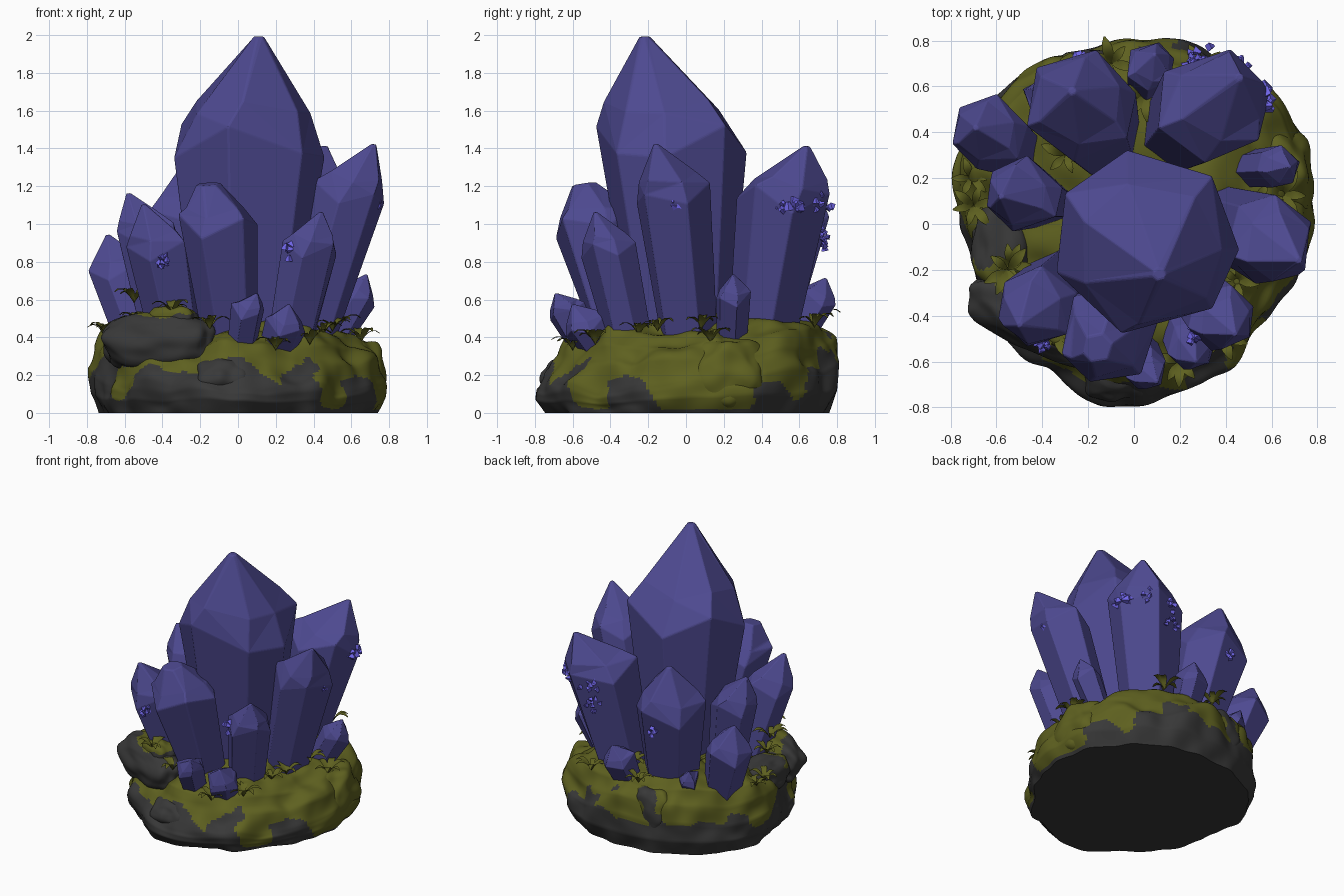
import bpy, bmesh, math, random
from mathutils import Vector, noise, Matrix

random.seed(4)
cube = bpy.data.objects.get("Cube")
if cube:
    bpy.data.objects.remove(cube)


def material(name, rgb):
    m = bpy.data.materials.new(name)
    m.use_nodes = True
    m.diffuse_color = (*rgb, 1)
    bsdf = m.node_tree.nodes["Principled BSDF"]
    bsdf.inputs["Base Color"].default_value = (*rgb, 1)
    bsdf.inputs["Roughness"].default_value = 0.8
    return m


VIOLET = material("violet crystal", (0.075, 0.067, 0.28))
BRIGHT = material("bright violet", (0.16, 0.13, 0.8))
MOSS = material("olive moss", (0.112, 0.118, 0.014))
ROCK = material("dark grey rock", (0.04, 0.04, 0.04))


def finish(bm, name, mats, smooth=False):
    bmesh.ops.recalc_face_normals(bm, faces=bm.faces)
    for f in bm.faces:
        f.smooth = smooth
    me = bpy.data.meshes.new(name)
    bm.to_mesh(me)
    bm.free()
    for m in mats:
        me.materials.append(m)
    ob = bpy.data.objects.new(name, me)
    bpy.context.collection.objects.link(ob)
    return ob


def bridge(bm, a, b):
    n = len(a)
    for i in range(n):
        bm.faces.new((a[i], a[(i + 1) % n], b[(i + 1) % n], b[i]))


# Mound radius and moss line, each at twelve directions around the mound
OUTLINE = [0.77, 0.81, 0.82, 0.8, 0.81, 0.83, 0.76, 0.75, 0.74, 0.8, 0.74, 0.74]
MOSS_LINE = [0.02, 0.06, 0.24, 0.25, 0.31, 0.26, 0.24, 0.23, 0.2, 0.24, 0.13, 0.17]
PROFILE = [(0, 0), (0.93, 0), (0.99, 0.09), (1, 0.2), (0.96, 0.32), (0.88, 0.41),
           (0.74, 0.46), (0.4, 0.5), (0, 0.52)]


def around(values, a):
    t = (a % math.tau) / math.tau * len(values)
    i, f = int(t), t % 1
    f = (1 - math.cos(f * math.pi)) / 2
    return values[i % 12] * (1 - f) + values[(i + 1) % 12] * f


# Moss lies on the higher ground, with ragged edges; bare stone shows below
def paint(bm, bias=0.0):
    for f in bm.faces:
        c = f.calc_center_median()
        edge = around(MOSS_LINE, math.atan2(c.y, c.x)) + bias
        edge += 0.26 * noise.noise(c * 4.6 + Vector((3, 7, 1))) + 0.08 * noise.noise(c * 11)
        f.material_index = 0 if c.z > max(edge, 0.02) else 1


# Rocky mound: a lathe with an uneven outline, sloping back at the front
def mound():
    bm = bmesh.new()
    segs, steps = 240, 9
    rings = []
    for (r0, z0), (r1, z1) in zip(PROFILE[1:-1], PROFILE[2:]):
        for s in range(steps):
            k = s / steps
            r, z = r0 + (r1 - r0) * k, z0 + (z1 - z0) * k
            ring = []
            for j in range(segs):
                a = math.tau * j / segs
                d = Vector((math.cos(a), math.sin(a), 0))
                slope = 1 - 0.1 * max(0, -d.y) * min(max(z - 0.15, 0) / 0.2, 1)
                p = d * (r * around(OUTLINE, a) * slope) + Vector((0, 0, z))
                lump = noise.noise(p * 3.2) * 0.05 + noise.noise(p * 7) * 0.03
                lift = min(z / 0.2, 1)
                p += d * lump * min(r * 2, 1)
                p.z += (lump + (0.055 * d.y - 0.035 * max(d.x, 0)) * r) * lift
                ring.append(bm.verts.new(p))
            rings.append(ring)
    for a, b in zip(rings, rings[1:]):
        bridge(bm, a, b)
    underside = bm.faces.new(rings[0])
    for e in underside.edges:
        e.smooth = False
    bm.faces.new(rings[-1])
    paint(bm)
    finish(bm, "mossy_mound", [MOSS, ROCK], True)


mound()


# Boulders set into the mound
def boulder(name, centre, size, bias, turn=0):
    bm = bmesh.new()
    bmesh.ops.create_icosphere(bm, subdivisions=5, radius=1)
    spin = Matrix.Rotation(math.radians(turn), 3, "Z")
    for v in bm.verts:
        n = v.co.normalized()
        block = 1 / max(abs(n.x), abs(n.y), abs(n.z))
        n *= 0.6 + 0.4 * min(block, 1.3) + 0.18 * noise.noise(n * 1.8 + Vector(centre) * 9)
        v.co = Vector(centre) + spin @ Vector([n[i] * size[i] for i in range(3)])
        v.co.z = max(v.co.z, 0.02)
    paint(bm, bias)
    finish(bm, name, [MOSS, ROCK], True)


boulder("front_left_boulder", (-0.42, -0.41, 0.38), (0.31, 0.14, 0.15), 0.3, -25)
boulder("upper_boulder", (-0.34, -0.43, 0.46), (0.14, 0.11, 0.11), 0.3, -25)
boulder("left_boulder", (-0.58, -0.1, 0.36), (0.13, 0.2, 0.12), 0.2)
boulder("front_boulder", (-0.08, -0.62, 0.17), (0.15, 0.14, 0.13), 0.1)
boulder("back_boulder", (-0.18, 0.64, 0.28), (0.16, 0.12, 0.17), 0.1)
boulder("right_boulder", (0.6, 0.22, 0.2), (0.18, 0.2, 0.19), -0.1)


# Crystals: base centre, base radius, shoulder centre, shoulder radius, tip
def crystal(name, base, r0, shoulder, r1, tip, sides=6, turn=0.3, blunt=0.07):
    base, shoulder, tip = Vector(base), Vector(shoulder), Vector(tip)
    axis = shoulder - base
    lean = Vector((axis.x, axis.y, 0)) / axis.z * 0.6
    crown = shoulder.lerp(tip, 0.32)
    bm = bmesh.new()
    wob = [random.uniform(-1, 1) for _ in range(sides)]

    def ring(c, r, zig, shift=0.0):
        out = []
        for i in range(sides):
            a = turn + math.tau * (i + 0.16 * wob[i] + shift) / sides
            d = Vector((math.cos(a), math.sin(a), 0)) * r
            d.z = -lean.dot(d) + zig * r * (1 if i % 2 else -1) + 0.1 * zig * wob[i]
            out.append(bm.verts.new(c + d))
        return out

    rings = [ring(base, r0, 0), ring(shoulder, r1, 0.2), ring(crown, r1 * 0.77, 0.1, 0.12),
             ring(tip - Vector((0, 0, 0.008)), r1 * blunt, 0)]
    for a, b in zip(rings, rings[1:]):
        bridge(bm, a, b)
    bm.faces.new(rings[0])
    bm.faces.new(rings[-1])
    bmesh.ops.triangulate(bm, faces=[f for f in bm.faces if f.calc_center_median().z > shoulder.z])
    ob = finish(bm, name, [VIOLET])
    bev = ob.modifiers.new("worn edges", "BEVEL")
    bev.width = 0.035 * r1
    bev.segments = 2
    bev.limit_method = "ANGLE"
    bev.angle_limit = math.radians(15)


crystal("main_crystal", (0.03, -0.02, 0.3), 0.25, (0.05, -0.08, 1.45), 0.41, (0.11, -0.22, 2.0), 7, 0.0)
crystal("right_crystal", (0.36, 0.02, 0.35), 0.15, (0.59, -0.07, 1.16), 0.2, (0.72, -0.16, 1.43))
crystal("back_right_crystal", (0.2, 0.4, 0.35), 0.18, (0.34, 0.52, 1.15), 0.255, (0.46, 0.64, 1.42))
crystal("back_left_crystal", (-0.15, 0.38, 0.35), 0.18, (-0.235, 0.52, 1.02), 0.25, (-0.27, 0.58, 1.34))
crystal("far_left_crystal", (-0.5, 0.32, 0.3), 0.12, (-0.63, 0.4, 0.74), 0.17, (-0.69, 0.42, 0.95))
crystal("left_crystal", (-0.38, 0.1, 0.35), 0.12, (-0.48, 0.13, 0.94), 0.17, (-0.58, 0.12, 1.17))
crystal("front_left_crystal", (-0.32, -0.24, 0.35), 0.14, (-0.42, -0.36, 0.87), 0.18, (-0.5, -0.44, 1.11))
crystal("front_crystal", (-0.04, -0.32, 0.35), 0.15, (-0.11, -0.48, 1.02), 0.225,
        (-0.16, -0.54, 1.22), blunt=0.3)
crystal("front_right_crystal", (0.26, -0.28, 0.3), 0.12, (0.38, -0.41, 0.87), 0.15, (0.44, -0.48, 1.07))
crystal("small_front_right_crystal", (0.18, -0.4, 0.28), 0.09, (0.25, -0.53, 0.47), 0.11, (0.27, -0.6, 0.58))
crystal("small_front_crystal", (0.01, -0.5, 0.3), 0.08, (0.05, -0.63, 0.55), 0.095, (0.1, -0.69, 0.64))
crystal("small_right_crystal", (0.47, 0.24, 0.33), 0.08, (0.63, 0.25, 0.62), 0.095, (0.68, 0.25, 0.74))
crystal("small_back_crystal", (0.05, 0.55, 0.33), 0.08, (0.07, 0.69, 0.6), 0.11, (0.09, 0.74, 0.72))
crystal("tiny_back_left_crystal", (-0.36, 0.47, 0.35), 0.06, (-0.42, 0.56, 0.53), 0.07, (-0.44, 0.59, 0.61), 5)


# Bright broken chips clinging to the crystal sides: position, spread and size
bm = bmesh.new()
for x, y, z, spread, size in [(0.74, -0.04, 1.1, 0.015, 0.02), (0.56, 0.52, 1.1, 0.015, 0.03),
                              (0.55, 0.58, 1.1, 0.015, 0.03), (0.47, 0.69, 1.12, 0.02, 0.02),
                              (0.29, 0.7, 1.1, 0.025, 0.022), (0.27, 0.69, 0.95, 0.03, 0.018),
                              (-0.4, -0.52, 0.8, 0.015, 0.018), (0.27, -0.48, 0.87, 0.02, 0.022),
                              (0.53, -0.14, 0.87, 0.025, 0.025), (-0.23, 0.72, 0.9, 0.015, 0.02)]:
    for _ in range(10):
        p = Vector((x, y, z)) + Vector([random.gauss(0, spread) for _ in range(3)])
        turn = Matrix.Rotation(random.uniform(0, 3), 4, (random.random(), 0.5, random.random()))
        bmesh.ops.create_cone(bm, segments=4, radius1=size, radius2=size / 3, depth=size * 1.5,
                              cap_ends=True, matrix=Matrix.Translation(p) @ turn)
finish(bm, "crystal_chips", [BRIGHT])


# Tufts of curved leaves around the mound
def tuft(bm, pos, count, length):
    start = random.uniform(0, math.tau)
    for i in range(count):
        a = start + math.tau * i / count + random.uniform(-0.4, 0.4)
        out = Vector((math.cos(a), math.sin(a), 0))
        side = Vector((-out.y, out.x, 0))
        size = length * random.uniform(0.7, 1.1)
        rows = []
        for k in range(6):
            t = k / 5
            mid = Vector(pos) + (out * t + Vector((0, 0, 1.9 * t - 1.4 * t * t))) * size
            w = side * size * (0.03 + 0.17 * math.sin(math.pi * t))
            fold = Vector((0, 0, 0.04 * size))
            rows.append([bm.verts.new(q) for q in (mid - w + fold, mid, mid + w + fold)])
        for lo, hi in zip(rows, rows[1:]):
            for j in (0, 1):
                bm.faces.new((lo[j], lo[j + 1], hi[j + 1], hi[j]))


bm = bmesh.new()
for x, y, z in [(-0.71, 0.2, 0.41), (-0.7, 0.08, 0.41), (-0.54, -0.18, 0.47), (-0.55, -0.2, 0.58),
                (-0.15, -0.55, 0.44), (0.2, -0.6, 0.33), (0.45, -0.25, 0.41), (0.38, -0.48, 0.36),
                (0.53, 0.08, 0.44), (0.65, 0.13, 0.37), (0.05, 0.56, 0.5), (0.3, 0.68, 0.45),
                (-0.35, -0.5, 0.52), (-0.3, 0.3, 0.5), (0.5, -0.15, 0.43), (-0.1, 0.7, 0.47)]:
    tuft(bm, (x, y, z), 6, 0.115)
finish(bm, "leaf_tufts", [MOSS], True)
